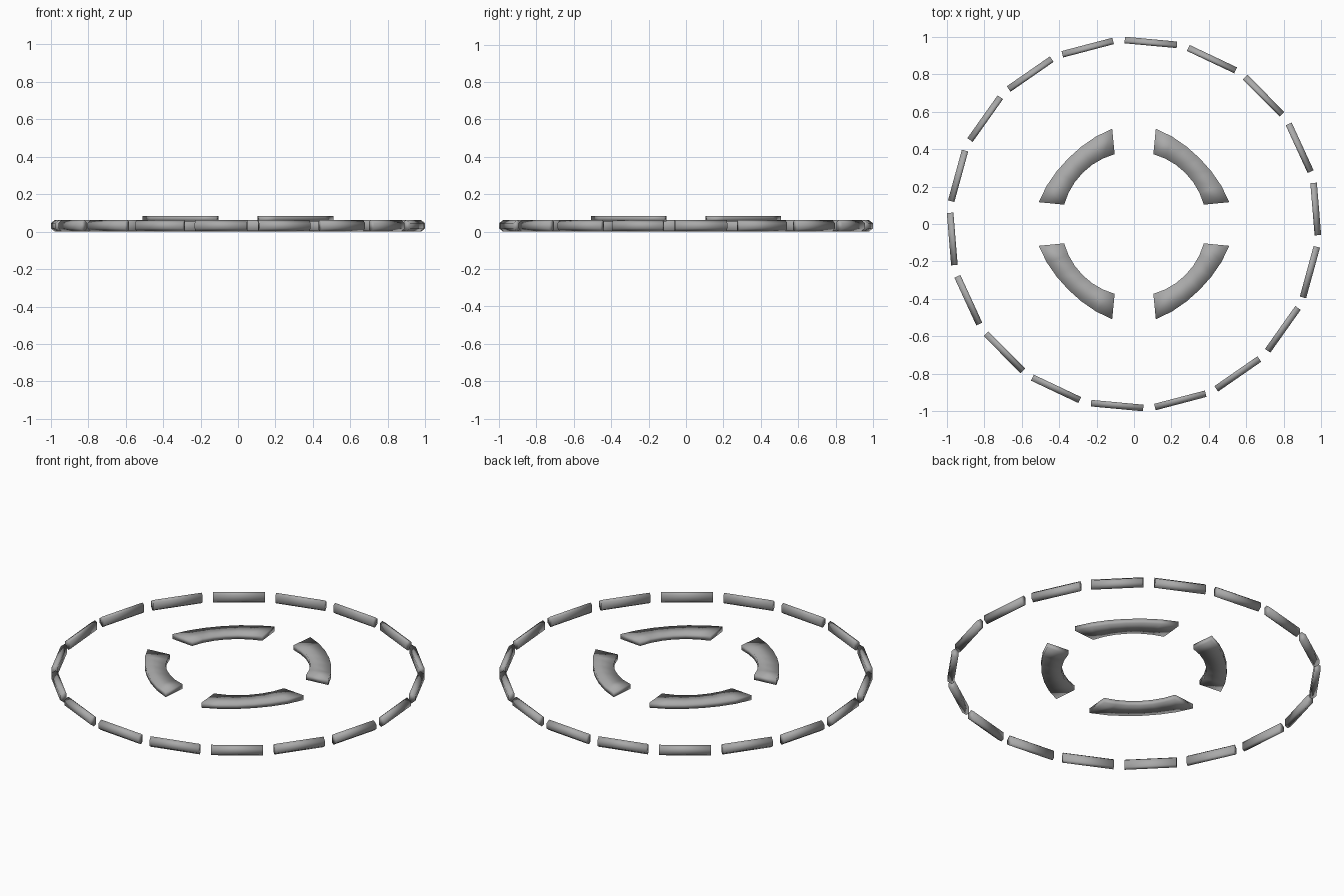
import bpy, bmesh, math

if "Cube" in bpy.data.objects:
    bpy.data.objects.remove(bpy.data.objects["Cube"])

grey = bpy.data.materials.new("dark_grey")
grey.diffuse_color = (0.4, 0.4, 0.4, 1)
grey.use_nodes = True
grey.node_tree.nodes["Principled BSDF"].inputs["Base Color"].default_value = grey.diffuse_color


def loft(name, rings):
    """Closed, fully smooth prism lofted through equal-sized cross-sections."""
    bm = bmesh.new()
    vs = [[bm.verts.new(p) for p in ring] for ring in rings]
    n = len(vs[0])
    for a, b in zip(vs, vs[1:]):
        for i in range(n):
            j = (i + 1) % n
            bm.faces.new((a[i], a[j], b[j], b[i]))
    bm.faces.new(vs[0])
    bm.faces.new(vs[-1])
    bmesh.ops.recalc_face_normals(bm, faces=bm.faces)
    for face in bm.faces:
        face.smooth = True
    me = bpy.data.meshes.new(name)
    bm.to_mesh(me)
    bm.free()
    me.materials.append(grey)
    ob = bpy.data.objects.new(name, me)
    bpy.context.collection.objects.link(ob)
    return ob


# Outer ring: 18 straight bars with a six-sided section (radius, height)
bar_profile = [(0.956, 0.010), (0.956, 0.052), (0.969, 0.062),
               (0.991, 0.045), (0.991, 0.017), (0.969, 0.0)]
half_length = 0.14
for i in range(18):
    bar = loft(f"outer_bar_{i + 1}",
               [[(r, t, z) for r, z in bar_profile]
                for t in (-half_length, half_length)])
    bar.rotation_euler.z = math.radians(4.7 + 20 * i)

# Inner ring: four curved plates, slightly narrower at the middle
z_low, z_high, steps = 0.055, 0.084, 6


def arc_point(r, z, start, end, f):
    a = math.radians(start + (end - start) * f)
    return (r * math.cos(a), r * math.sin(a), z)


arc_rings = []
for k in range(steps + 1):
    f = k / steps
    r_in = 0.387
    r_out = 0.522 - 0.026 * math.sin(math.pi * f)
    arc_rings.append([arc_point(r_in, z_low, 15.5, 74.5, f),
                      arc_point(r_out, z_low, 12.9, 77.1, f),
                      arc_point(r_out, z_high, 12.9, 77.1, f),
                      arc_point(r_in, z_high, 15.5, 74.5, f)])
for i in range(4):
    arc = loft(f"inner_arc_{i + 1}", arc_rings)
    arc.rotation_euler.z = math.radians(90 * i)
